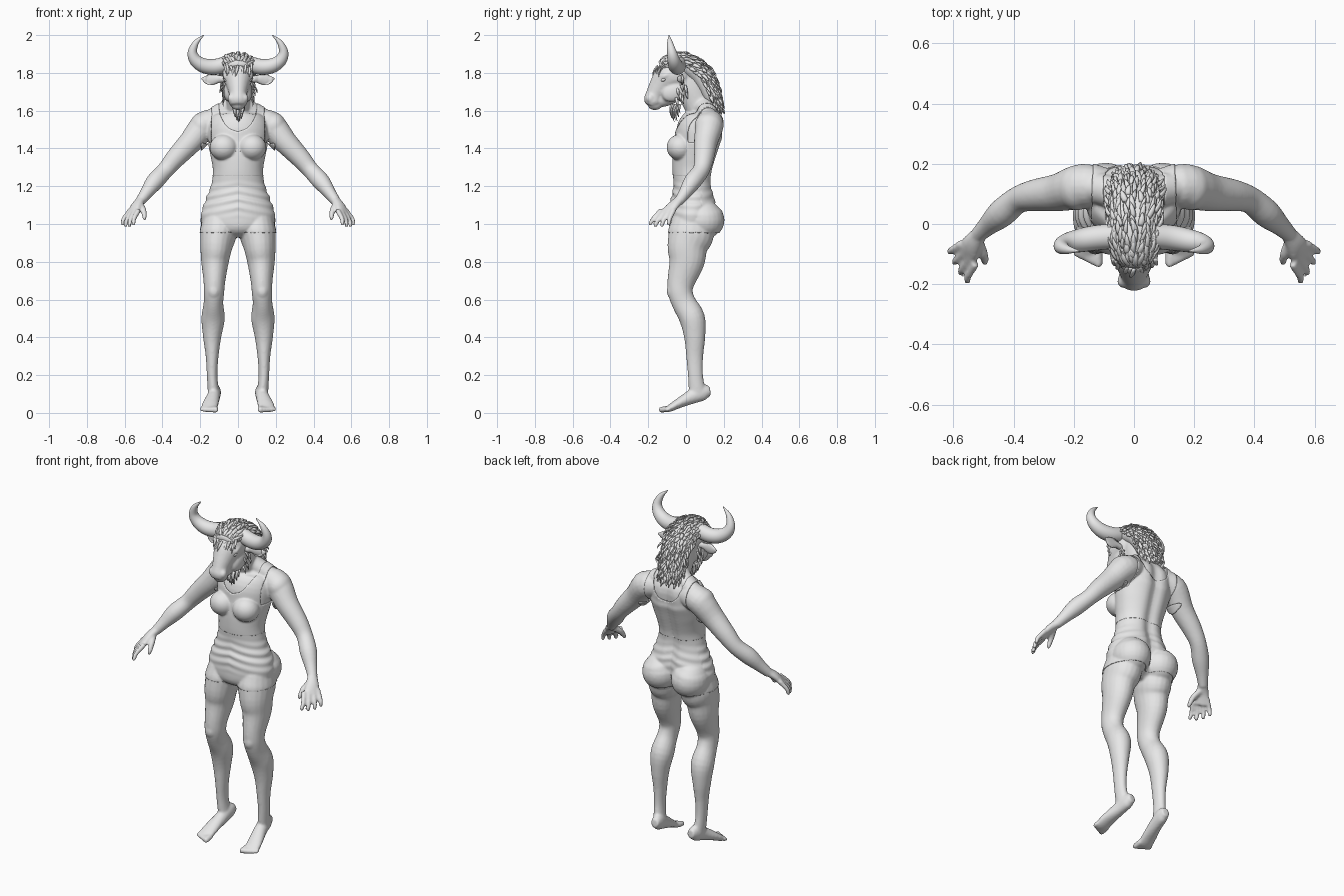
import bpy, bmesh, math, random
from mathutils import Vector, Matrix

random.seed(4)
X_AXIS, Y_AXIS = Vector((1, 0, 0)), Vector((0, 1, 0))

if "Cube" in bpy.data.objects:
    bpy.data.objects.remove(bpy.data.objects["Cube"])

grey = bpy.data.materials.new("plain grey")
grey.use_nodes = True
grey.diffuse_color = (0.8, 0.8, 0.8, 1)
grey.node_tree.nodes["Principled BSDF"].inputs["Base Color"].default_value = grey.diffuse_color


def spline(rows, steps):
    """Catmull-Rom interpolation of equally long rows."""
    rows = [Vector(r) for r in rows]
    ext = [rows[0] * 2 - rows[1]] + rows + [rows[-1] * 2 - rows[-2]]
    out = []
    for a, b, c, d in zip(ext, ext[1:], ext[2:], ext[3:]):
        for k in range(steps):
            t = k / steps
            out.append(b + (c - a) * (t / 2) + (a * 2 - b * 5 + c * 4 - d) * (t * t / 2)
                       + (b * 3 - a - c * 3 + d) * (t ** 3 / 2))
    return out + [rows[-1]]


def frames(rows, steps, ref):
    """Yield centre, side axis, normal axis, side radius and normal radius."""
    pts = spline(rows, steps)
    for i, p in enumerate(pts):
        before, after = pts[max(i - 1, 0)], pts[min(i + 1, len(pts) - 1)]
        tangent = (Vector(after[:3]) - Vector(before[:3])).normalized()
        side = (ref - tangent * ref.dot(tangent)).normalized()
        yield Vector(p[:3]), side, side.cross(tangent), max(p[3], .001), max(p[-1], .001)


def loft(bm, rows, ref=X_AXIS, steps=4, sides=20):
    """Closed tube; each row is x, y, z, side radius, normal radius."""
    rings = []
    for c, side, normal, rx, ry in frames(rows, steps, ref):
        angles = [math.tau * k / sides for k in range(sides)]
        rings.append([bm.verts.new(c + side * rx * math.cos(a) + normal * ry * math.sin(a))
                      for a in angles])
    for low, high in zip(rings, rings[1:]):
        for k in range(sides):
            j = (k + 1) % sides
            bm.faces.new((low[k], low[j], high[j], high[k]))
    bm.faces.new(rings[0][::-1])
    bm.faces.new(rings[-1])


def blob(bm, centre, radii, tilt=0):
    m = Matrix.Translation(centre) @ Matrix.Rotation(tilt, 4, "X") @ Matrix.Diagonal((*radii, 1))
    bmesh.ops.create_uvsphere(bm, u_segments=24, v_segments=14, radius=1, matrix=m)


def mirror(bm):
    copy = bmesh.ops.duplicate(bm, geom=bm.verts[:] + bm.edges[:] + bm.faces[:])["geom"]
    for v in copy:
        if isinstance(v, bmesh.types.BMVert):
            v.co.x *= -1


def finish(bm, name):
    bmesh.ops.recalc_face_normals(bm, faces=bm.faces[:])
    for f in bm.faces:
        f.smooth = True
    mesh = bpy.data.meshes.new(name)
    bm.to_mesh(mesh)
    bm.free()
    mesh.materials.append(grey)
    ob = bpy.data.objects.new(name, mesh)
    bpy.context.collection.objects.link(ob)
    return ob


# Limbs, built on the left and mirrored
bm = bmesh.new()
loft(bm, [(.1, .04, 1.04, .08, .1), (.104, .028, .95, .096, .12), (.115, .008, .88, .085, .107),
          (.122, .004, .8, .073, .094), (.125, -.025, .7, .058, .074), (.127, -.03, .64, .054, .066),
          (.13, -.01, .58, .052, .064), (.132, .033, .5, .062, .068), (.137, .046, .4, .048, .056),
          (.137, .046, .3, .034, .045), (.137, .05, .2, .028, .04), (.13, .06, .11, .03, .045)])
blob(bm, (.128, -.07, .645), (.034, .032, .045))
blob(bm, (.095, .09, 1.02), (.1, .11, .1))
loft(bm, [(.118, .128, .115, .022, .024), (.122, .09, .11, .032, .044), (.13, .03, .085, .035, .038),
          (.145, -.04, .05, .042, .026), (.152, -.085, .025, .045, .019), (.155, -.11, .016, .042, .013)])
for k in range(5):
    x, tip, r = .12 + .018 * k, -.142 + .008 * k, .016 - .0015 * k
    loft(bm, [(x, -.085, .024, r, r), (x, tip + .01, .016, r, r), (x + .002, tip, .014, r / 2, r / 2)], sides=10)

loft(bm, [(.09, .12, 1.54, .06, .06), (.17, .125, 1.525, .075, .075), (.25, .105, 1.435, .063, .063),
          (.33, .095, 1.35, .053, .053), (.385, .08, 1.285, .045, .045), (.44, .035, 1.225, .047, .047),
          (.485, -.005, 1.165, .034, .034), (.518, -.037, 1.12, .026, .026)], ref=Y_AXIS)
blob(bm, (.19, .12, 1.52), (.065, .075, .07))
loft(bm, [(.02, .09, 1.63, .05, .05), (.1, .115, 1.585, .05, .045), (.18, .125, 1.55, .04, .04)], ref=Y_AXIS)
across = Vector((-.55, -.83, 0))
loft(bm, [(.512, -.032, 1.128, .026, .024), (.54, -.07, 1.095, .036, .021),
          (.56, -.108, 1.05, .045, .016)], ref=across)
knuckle, reach = Vector((.582, -.072, 1.06)), Vector((.03, -.02, -.068))
for k in range(4):
    root = knuckle + Vector((-.016, -.024, 0)) * k
    step = (reach + Vector((-.004, -.01, 0)) * k) * (1.08 if k in (1, 2) else .95)
    loft(bm, [(*(root + step * t + Vector((.008, -.005, 0)) * math.sin(t * 3)), r)
              for t, r in ((-.2, .014), (.5, .0125), (.9, .011), (1.05, .006))], ref=across, sides=10)
loft(bm, [(.515, -.06, 1.1, .017), (.5, -.1, 1.07, .016), (.495, -.125, 1.035, .012),
          (.497, -.13, 1.02, .006)], ref=Y_AXIS, sides=10)

# Bust, cheek, brow and nostril forms
blob(bm, (.075, -.03, 1.405), (.07, .068, .065), -.2)
blob(bm, (.05, -.1, 1.79), (.032, .045, .018), .5)
blob(bm, (.05, -.06, 1.7), (.026, .07, .05), .4)
blob(bm, (.036, -.19, 1.665), (.02, .022, .024))
mirror(bm)

# Torso with a groove along the spine
torso = bmesh.new()
loft(torso, [(0, .03, .93, .07, .06), (0, .03, .97, .16, .11), (0, .033, 1.03, .192, .12),
             (0, .04, 1.1, .178, .122), (0, .037, 1.2, .14, .1), (0, .037, 1.28, .128, .104),
             (0, .045, 1.35, .138, .112), (0, .06, 1.42, .152, .118), (0, .078, 1.5, .16, .125),
             (0, .105, 1.56, .14, .1), (0, .11, 1.615, .08, .06)], sides=48)
for v in torso.verts:
    if v.co.y > .05:
        v.co.y -= .022 * math.exp(-(v.co.x / .035) ** 2)
scratch = bpy.data.meshes.new("scratch")
torso.to_mesh(scratch)
torso.free()
bm.from_mesh(scratch)
bpy.data.meshes.remove(scratch)

# Neck, skull, muzzle and jaw
loft(bm, [(0, .1, 1.54, .075, .07), (0, .07, 1.62, .062, .075), (0, .03, 1.72, .065, .085), (0, .01, 1.8, .06, .08)])
loft(bm, [(0, .04, 1.81, .05, .06), (0, -.03, 1.8, .08, .09), (0, -.09, 1.775, .078, .083),
          (0, -.135, 1.725, .058, .064), (0, -.165, 1.68, .046, .05), (0, -.178, 1.65, .052, .047),
          (0, -.185, 1.628, .042, .032)])
blob(bm, (0, -.1, 1.668), (.042, .09, .042), .35)
blob(bm, (0, -.165, 1.625), (.036, .035, .022))
body = finish(bm, "body")
remesh = body.modifiers.new("Blend", "REMESH")
remesh.mode, remesh.voxel_size, remesh.use_smooth_shade = "VOXEL", .007, True
relax = body.modifiers.new("Relax", "SMOOTH")
relax.factor, relax.iterations = .5, 4

bpy.context.view_layer.update()
skin = bpy.data.meshes.new_from_object(body.evaluated_get(bpy.context.evaluated_depsgraph_get()))


def garment(name, bottom, top, cut, lift):
    """Thin shell over the body between two heights, minus the cut region."""
    bm = bmesh.new()
    bm.from_mesh(skin)
    for z, up in ((bottom, -1), (top, 1)):
        bmesh.ops.bisect_plane(bm, geom=bm.verts[:] + bm.edges[:] + bm.faces[:], plane_co=(0, 0, z),
                               plane_no=(0, 0, up), clear_outer=True)
    gone = [f for f in bm.faces if cut(f.calc_center_median())]
    bmesh.ops.delete(bm, geom=gone, context="FACES")
    for _ in range(4):
        rim = {v: sum((e.other_vert(v).co for e in v.link_edges if e.is_boundary), Vector()) / 2
               for v in bm.verts if sum(e.is_boundary for e in v.link_edges) == 2}
        for v, co in rim.items():
            v.co = (v.co + co) / 2
    bm.normal_update()
    for v, n in [(v, v.normal.copy()) for v in bm.verts]:
        v.co += n * lift(v.co)
    shell = finish(bm, name).modifiers.new("Cloth", "SOLIDIFY")
    shell.thickness, shell.offset = .006, -1


def top_cut(p):
    neck = (p.x / .1) ** 2 + ((p.z - 1.63) / .14) ** 2 < 1
    return neck or abs(p.x) > .2 or (p.z > 1.43 and abs(p.x) > .138)


def shorts_lift(p):
    fold = max(0, 1 - abs(p.z - 1.13) / .11) * (.5 if p.y > .08 else 1)
    return .004 + .004 * fold * math.sin(p.z * 140 + 30 * abs(p.x))


garment("tank_top", 1.255, 1.66, top_cut, lambda p: .005)
garment("shorts", .955, 1.26, lambda p: abs(p.x) > .25, shorts_lift)
bpy.data.meshes.remove(skin)

# Horns
bm = bmesh.new()
loft(bm, [(.05, -.04, 1.85, .042), (.12, -.045, 1.832, .042), (.18, -.055, 1.838, .039), (.225, -.065, 1.867, .033),
          (.241, -.075, 1.91, .025), (.222, -.085, 1.96, .015), (.182, -.09, 2, .002)], ref=Y_AXIS, steps=6)
mirror(bm)
finish(bm, "horns")

# Ears: flattened leaves with a hollow front
bm = bmesh.new()
loft(bm, [(.065, -.03, 1.765, .014, .014), (.1, -.03, 1.768, .016, .02), (.135, -.025, 1.765, .013, .03),
          (.165, -.02, 1.765, .01, .024), (.192, -.012, 1.77, .003, .004)], ref=Y_AXIS)
for v in bm.verts:
    if v.co.y < -.027 and v.co.x > .1:
        v.co.y += .012
mirror(bm)
finish(bm, "ears")

# Eyes
bm = bmesh.new()
blob(bm, (.061, -.117, 1.765), (.014, .016, .011), .5)
mirror(bm)
finish(bm, "eyes")

# Mane: base volume with rows of overlapping tufts
mane = [(0, -.135, 1.83, .05, .03), (0, -.09, 1.845, .075, .045), (0, -.02, 1.845, .085, .055), (0, .06, 1.8, .085, .06),
        (0, .105, 1.735, .08, .055), (0, .13, 1.67, .07, .045), (0, .15, 1.62, .045, .028)]
bm = bmesh.new()
loft(bm, mane)


def tuft(root, flow, out, length, width):
    rows = [(0, 0, .9), (.4, .2, 1), (.8, .25, .6), (1.05, .2, .05)]
    side = flow.cross(out)
    loft(bm, [(*(root + (flow * a + out * b) * length), width * w, width * w * .6) for a, b, w in rows],
         ref=side, steps=2, sides=6)


for c, side, normal, rx, ry in list(frames(mane, 4, X_AXIS))[1:]:
    for k in range(11):
        angle = math.pi * (k + random.uniform(-.3, .3)) / 10
        root = c + side * rx * math.cos(angle) * .96 + normal * ry * math.sin(angle) * .96
        out = (side * math.cos(angle) + normal * math.sin(angle)).normalized()
        flow = (normal.cross(side) + side * random.uniform(-.35, .35)).normalized()
        tuft(root, flow, out, random.uniform(.035, .055), random.uniform(.007, .011))

# Fringe over the brow, cheek locks and beard
down = Vector((0, -.25, -1)).normalized()
for k in range(15):
    x = -.07 + .01 * k
    root = Vector((x, -.15 + abs(x) * .5, 1.835 + random.uniform(-.02, .02)))
    tuft(root, down + X_AXIS * random.uniform(-.3, .3), -Y_AXIS, random.uniform(.04, .06), .008)
for k in range(18):
    x = random.uniform(-.03, .03)
    root = Vector((x, random.uniform(-.08, -.025), 1.635))
    tuft(root, Vector((-x * 3, .15, -1)), -Y_AXIS, random.uniform(.06, .1) - abs(x), .01)
for s in (-1, 1):
    for k in range(8):
        root = Vector((s * .068, random.uniform(-.06, 0), 1.76 - .013 * k))
        tuft(root, Vector((0, .2, -1)), X_AXIS * s, .045, .008)
finish(bm, "mane_and_beard")
